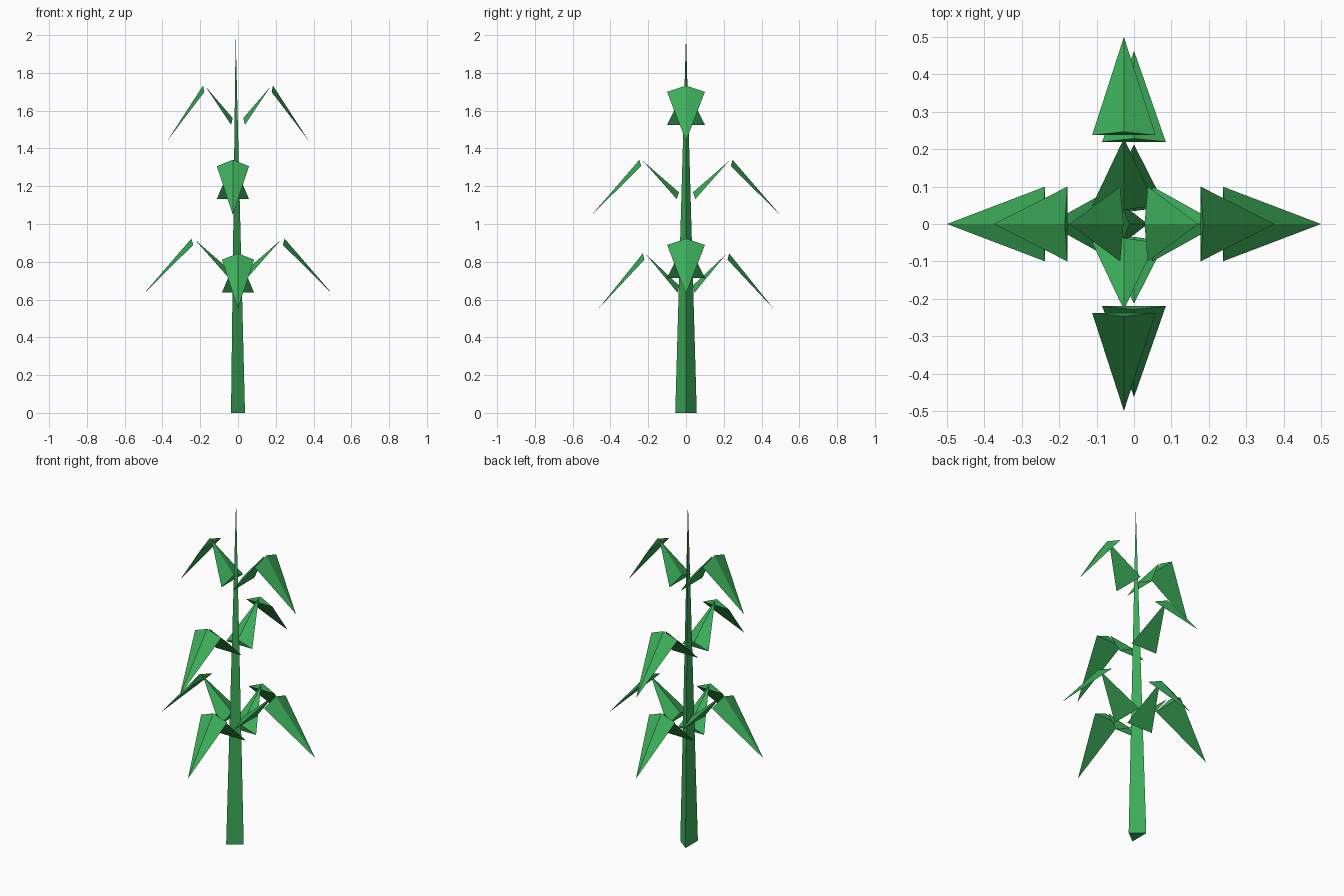
import bpy
from mathutils import Matrix, Vector
from math import radians

if "Cube" in bpy.data.objects:
    bpy.data.objects.remove(bpy.data.objects["Cube"])

green = bpy.data.materials.new("plant_green")
green.diffuse_color = (0.045, 0.42, 0.10, 1)
green.use_nodes = True
green.node_tree.nodes["Principled BSDF"].inputs["Base Color"].default_value = green.diffuse_color


def spike(name, base, tip):
    """Closed three-sided pyramid from a base triangle to a tip."""
    mesh = bpy.data.meshes.new(name)
    a, b, c, t = (Vector(p) for p in (*base, tip))
    if (b - a).cross(c - a).dot(t - a) < 0:
        b, c = c, b
    mesh.from_pydata([a, b, c, t], [], [(0, 2, 1), (0, 1, 3), (1, 2, 3), (2, 0, 3)])
    mesh.materials.append(green)
    obj = bpy.data.objects.new(name, mesh)
    bpy.context.collection.objects.link(obj)
    return obj


def leaf(name, angle, reach, half_width, crest, shift):
    """Leaf that rises from the stalk, then droops past its crest."""
    turn = Matrix.Translation((shift, 0, 0)) @ Matrix.Rotation(radians(angle), 4, 'Z')

    def at(r, w, drop):
        return turn @ Vector((r * reach, w * half_width, crest - drop))

    def section(ridge_r, ridge_drop, edge_r, edge_drop):
        return [at(ridge_r, 0, ridge_drop), at(edge_r, 1, edge_drop), at(edge_r, -1, edge_drop)]

    spike(name + "_inner", section(0.028, 0.172, 0.037, 0.208), at(0.172, 0, 0.005))
    spike(name + "_outer", section(0.185, 0.0, 0.178, 0.034), at(0.375, 0, 0.293))


# Tapered stalk
spike("stalk", [(0.037, 0, 0), (-0.037, 0.057, 0), (-0.037, -0.057, 0)], (-0.0125, 0, 2))

# Opposite leaf pairs: name, heading, reach, half width, crest height, x shift
pairs = [
    ("lowest_leaf", 90, 1.235, 0.085, 0.845, 0.0),
    ("lower_leaf", 0, 1.333, 0.10, 0.923, 0.0),
    ("middle_leaf", 90, 1.333, 0.085, 1.34, -0.027),
    ("top_leaf", 0, 1.0, 0.10, 1.733, 0.0),
]
for name, heading, reach, half_width, crest, shift in pairs:
    for side, extra in (("a", 0), ("b", 180)):
        leaf(f"{name}_{side}", heading + extra, reach, half_width, crest, shift)
